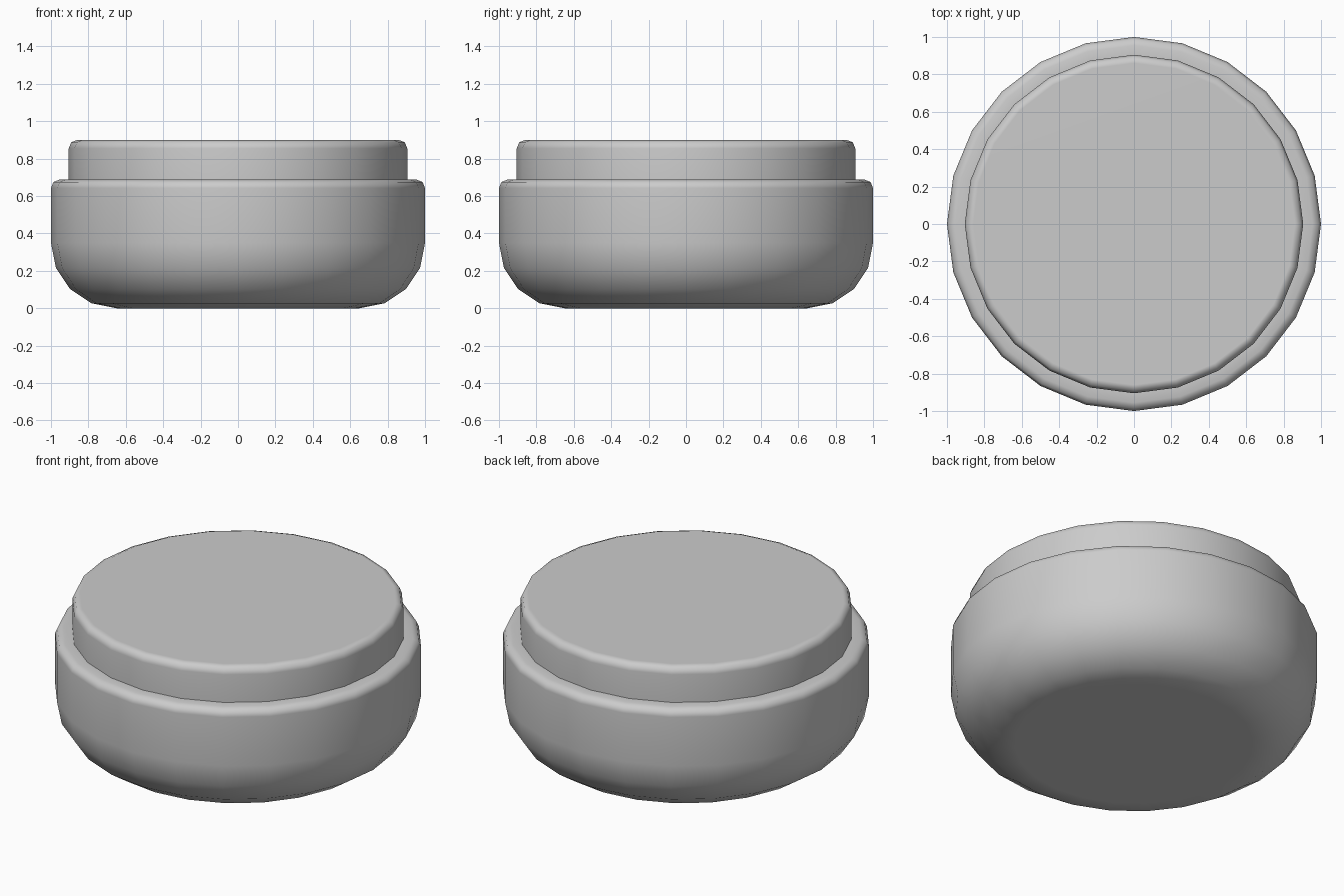
import bpy, bmesh
from math import sin, cos, pi

if "Cube" in bpy.data.objects:
    bpy.data.objects.remove(bpy.data.objects["Cube"])

SIDES = 24


def arc(cx, cz, r, start, end, steps):
    """Points of a circular arc in the (radius, z) plane, angles in degrees."""
    out = []
    for i in range(steps + 1):
        a = (start + (end - start) * i / steps) * pi / 180
        out.append((cx + r * cos(a), cz + r * sin(a)))
    return out


def lathe(name, profile):
    """Revolve a profile about z and cap both ends."""
    bm = bmesh.new()
    rings = [[bm.verts.new((r * cos(2 * pi * k / SIDES), r * sin(2 * pi * k / SIDES), z))
              for k in range(SIDES)] for r, z in profile]
    for low, high in zip(rings, rings[1:]):
        for k in range(SIDES):
            n = (k + 1) % SIDES
            bm.faces.new((low[k], low[n], high[n], high[k]))
    bm.faces.new(rings[0][::-1])
    bm.faces.new(rings[-1])
    mesh = bpy.data.meshes.new(name)
    bm.to_mesh(mesh)
    bm.free()
    ob = bpy.data.objects.new(name, mesh)
    bpy.context.collection.objects.link(ob)
    bpy.ops.object.select_all(action='DESELECT')
    ob.select_set(True)
    bpy.context.view_layer.objects.active = ob
    bpy.ops.object.shade_smooth_by_angle(angle=50 * pi / 180)
    mod = ob.modifiers.new("weighted_normals", 'WEIGHTED_NORMAL')
    mod.keep_sharp = True
    return ob


# Rounded bowl, softened shoulder, ledge, then the raised disc with a softened rim
profile = arc(0.65, 0.35, 0.35, -90, 0, 4)
profile += arc(0.955, 0.643, 0.045, 0, 90, 2)
profile += [(0.905, 0.688)]
profile += arc(0.86, 0.855, 0.045, 0, 90, 2)
lathe("round_stepped_body", profile)
